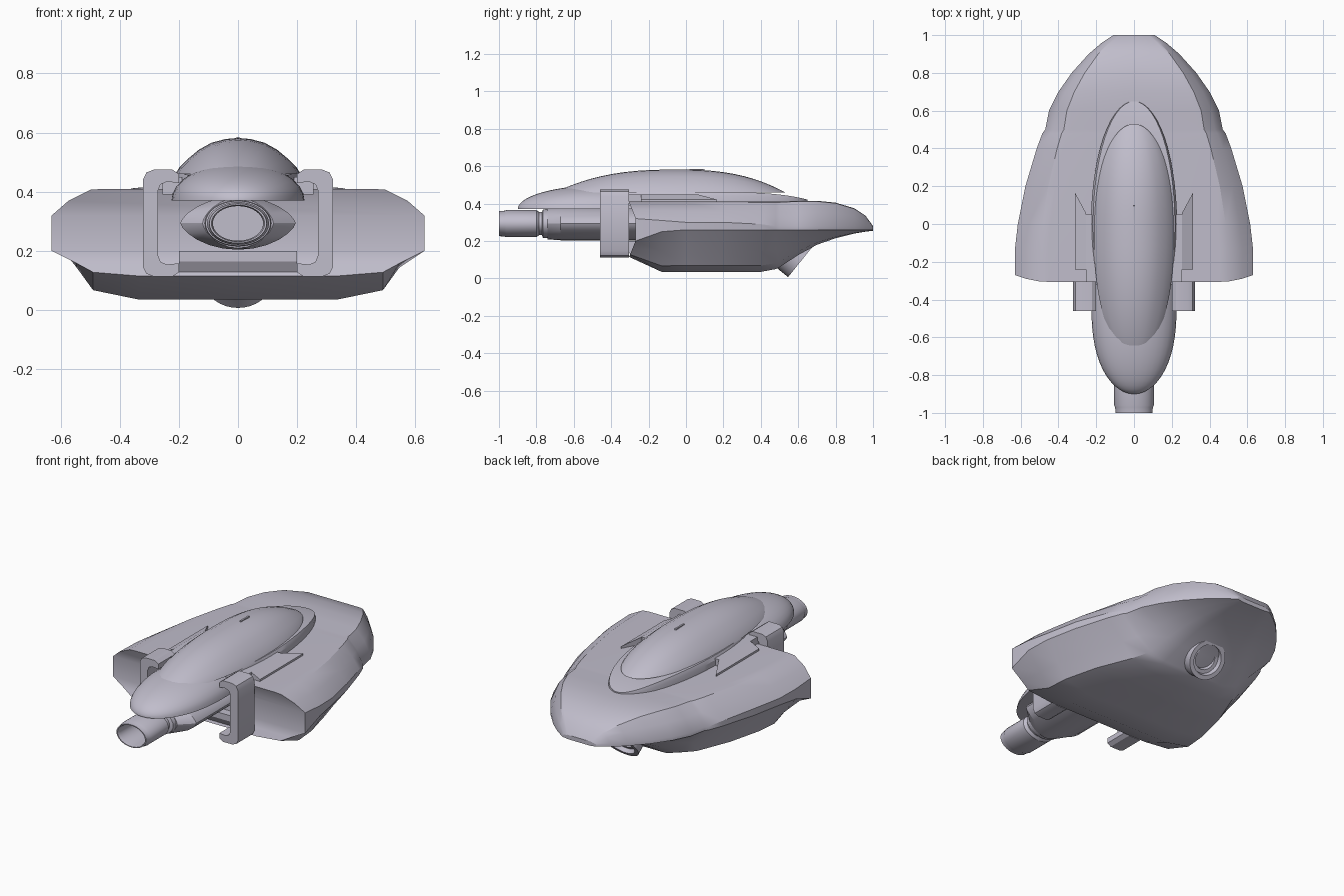
import bpy, bmesh, math
from mathutils import Vector

cube = bpy.data.objects.get("Cube")
if cube:
    bpy.data.objects.remove(cube, do_unlink=True)

paint = bpy.data.materials.new("lavender grey")
paint.use_nodes = True
tone = (0.53, 0.51, 0.6, 1)
paint.diffuse_color = tone
paint.node_tree.nodes["Principled BSDF"].inputs["Base Color"].default_value = tone


def loft(name, rings, caps=True, extra=(), closed=False):
    """Skin a list of equal rings; cap the ends or add custom end faces."""
    bm = bmesh.new()
    loops = [[bm.verts.new(p) for p in ring] for ring in rings]
    n = len(loops[0])
    pairs = list(zip(loops, loops[1:]))
    if closed:
        pairs.append((loops[-1], loops[0]))
    for a, b in pairs:
        for i in range(n):
            j = (i + 1) % n
            bm.faces.new((a[i], a[j], b[j], b[i]))
    if caps:
        bm.faces.new(loops[-1])
        if not extra:
            bm.faces.new(loops[0])
    for ids in extra:
        bm.faces.new([loops[0][i] for i in ids])
    bmesh.ops.recalc_face_normals(bm, faces=bm.faces)
    mesh = bpy.data.meshes.new(name)
    bm.to_mesh(mesh)
    bm.free()
    mesh.materials.append(paint)
    obj = bpy.data.objects.new(name, mesh)
    bpy.context.collection.objects.link(obj)
    bpy.ops.object.select_all(action="DESELECT")
    obj.select_set(True)
    bpy.context.view_layer.objects.active = obj
    bpy.ops.object.shade_smooth_by_angle(angle=math.radians(28))
    return obj


def mirrored(half):
    """Close a half section whose first and last points lie on the centre line."""
    return half + [(-x, z) for x, z in half[-2:0:-1]]


# Hull: y, half width, top, rim top, rim bottom, belly height, belly half width
stations = [
    (-.27, .63, .41, .32, .2, .115, .49),
    (-.13, .63, .41, .31, .25, .035, .49),
    (0, .615, .41, .3, .26, .035, .48),
    (.2, .575, .41, .3, .26, .035, .43),
    (.4, .515, .41, .29, .26, .035, .35),
    (.48, .485, .41, .28, .26, .05, .31),
    (.5, .47, .41, .28, .26, .06, .3),
    (.6, .45, .415, .28, .26, .125, .26),
    (.7, .4, .415, .28, .26, .18, .22),
    (.8, .33, .405, .28, .26, .215, .18),
    (.9, .24, .375, .28, .26, .24, .14),
    (.96, .17, .335, .28, .26, .25, .1),
    (1, .11, .28, .27, .26, .255, .08),
]


def hull_section(w, top, ra, rb, zb, belly):
    step = zb + (rb - zb) * .15
    return mirrored([
        (0, top), (w * .72, top), (w * .79, top - .003),
        (w * .91, top + (ra - top) * .45), (w, ra), (w, rb),
        (belly + (w - belly) * .4, step + (rb - step) * .42),
        (belly, step), (belly * .68, zb), (0, zb)])


rings = []
for k, (y, *dims) in enumerate(stations):
    ring = []
    for x, z in hull_section(*dims):
        # The front face is folded inwards between its two creases
        lip = max(z - .32, .2 - z, 0) * .4 if k == 0 else 0
        ring.append((x, y - lip, z))
    rings.append(ring)
n = len(rings[0])
front = [
    [n - i for i in range(4, 0, -1)] + list(range(5)),
    [4, 5, n - 5, n - 4],
    list(range(5, n - 4)),
]
loft("hull", rings, extra=front)


# Canopy parts: domes with a rounded plan
def dome(name, mid, fore, aft, width, base, height, section, plan, rise):
    rings = []
    steps = 28
    for k in range(steps + 1):
        t = -math.cos(math.pi * k / steps) * .999
        y = mid + t * (aft if t > 0 else fore)
        w = width * (1 - abs(t) ** plan) ** .5
        h = height * rise(abs(t))
        half = [(w * a, base + h * b) for a, b in section]
        ring = half + [(-x, z) for x, z in half[-2::-1]]
        rings.append([(x, y, z) for x, z in ring])
    return loft(name, rings)


quarter = [(math.cos(a * math.pi / 16), math.sin(a * math.pi / 16)) for a in range(9)]
dome("nose_bulb", -.45, .45, .4, .225, .37, .128, quarter, 2.3,
     lambda t: (1 - t ** 2) ** .5)
dome("canopy_bezel", 0, .58, .65, .228, .38, .083,
     [(1, 0), (1, .75), (.95, 1), (0, 1)], 2, lambda t: 1 - .5 * t ** 4)
dome("canopy", -.05, .65, .58, .212, .46, .122,
     [(1, 0), (.94, .17), (.8, .42), (.62, .68), (.42, .87), (.2, .97), (0, 1)],
     2.2, lambda t: 1 - t ** 2.6)


def ellipse(y, rx, rz, zc, count=32):
    step = math.tau / count
    return [(rx * math.cos(step * i), y, zc + rz * math.sin(step * i)) for i in range(count)]


# Gun: hollow muzzle, neck and collar as one turned shape
turn = [(-.8, .085), (-.98, .085), (-1, .09), (-1, .097), (-.97, .1), (-.96, .105),
        (-.8, .105), (-.785, .09), (-.77, .09), (-.765, .11), (-.72, .115), (-.5, .115)]
loft("gun_barrel", [ellipse(y, r, r * .69, .293) for y, r in turn])


# Eye-shaped gun housing
def lens(y, rx, rz):
    right = [(rx * math.cos(a * math.pi / 12),
              rz * math.sin(a * math.pi / 12) ** 1.35) for a in range(13)]
    return [(x, y, .294 + z) for x, z in right + [(x, -z) for x, z in right[-2:0:-1]]]


loft("gun_housing", [lens(-.74, .12, .085), lens(-.67, .195, .09), lens(-.22, .195, .09)])


def box(name, x0, x1, y0, y1, z0, z1):
    loft(name, [[(x0, y, z0), (x1, y, z0), (x1, y, z1), (x0, y, z1)] for y in (y0, y1)])


# Chin shelf under the gun
chin = [(-.25, .2), (-.32, .2), (-.32, .165), (-.29, .115), (-.25, .115)]
loft("chin_shelf", [[(x, y, z) for y, z in chin] for x in (-.2, .2)])
box("canopy_slot", -.005, .005, .02, .1, .575, .586)

# Side clamps, their connectors and the deck fins
upper = [(.2, .46), (.222, .475), (.285, .475), (.31, .465), (.322, .44)]
inner = [(.27, .405), (.262, .425), (.24, .434), (.2, .43)]
flip = lambda pts: [(x, .588 - z) for x, z in reversed(pts)]
clamp = upper + flip(upper) + flip(inner) + inner
plan = [(.255, -.24), (.312, -.24), (.312, .165), (.255, .06)]
for side, s in (("left", 1), ("right", -1)):
    loft(side + "_clamp", [[(s * x, y, z) for x, z in clamp] for y in (-.46, -.305)])
    loft(side + "_fin", [
        [(s * x, y, .4) for x, y in plan],
        [(s * x, y, .45 - (x - .255) * .5) for x, y in plan]])
    box(side + "_connector", s * .19, s * .255, -.32, .05, .39, .45)

# Exhaust: recessed ring pointing back and down
axis = Vector((0, .78, -.63))
up = Vector((0, .63, .78))
centre = Vector((0, .615, .093))
steps = [(-.22, .125), (-.1, .11), (0, .11), (0, .085), (-.025, .08), (-.025, .06), (-.06, .055)]
loft("exhaust", [[centre + axis * d + up * (r * math.sin(math.tau * i / 32))
                  + Vector((r * math.cos(math.tau * i / 32), 0, 0)) for i in range(32)]
                 for d, r in steps])
